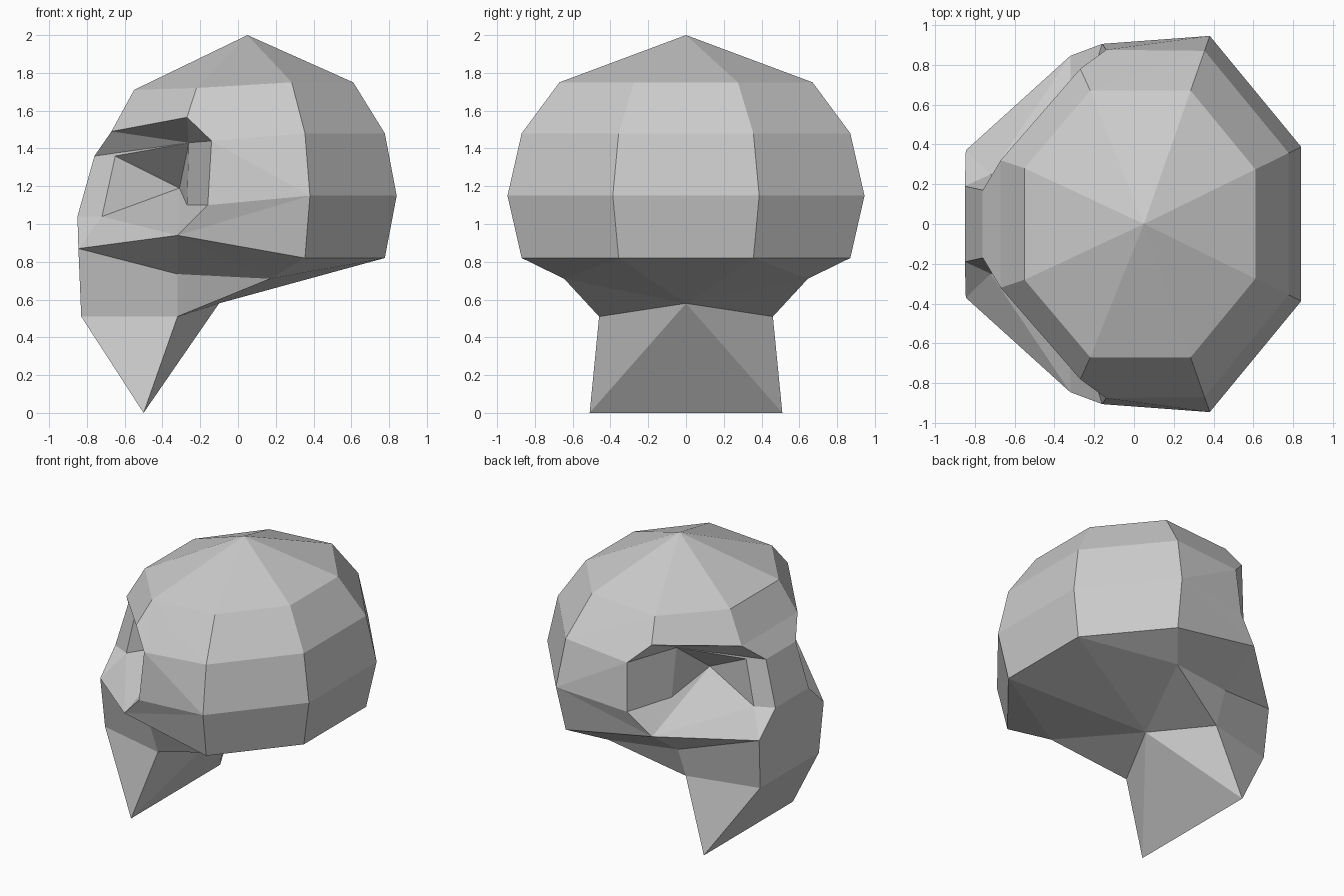
import bpy
import bmesh

default_cube = bpy.data.objects.get("Cube")
if default_cube:
    bpy.data.objects.remove(default_cube, do_unlink=True)

# One flat bone colour
bone = bpy.data.materials.new("bone grey")
bone.use_nodes = True
colour = (0.6, 0.6, 0.6, 1)
bone.diffuse_color = colour
bone.node_tree.nodes["Principled BSDF"].inputs["Base Color"].default_value = colour

bm = bmesh.new()
left, right = {}, {}


def point(name, x, y, z):
    """Add a named landmark and its mirror across the middle plane."""
    left[name] = bm.verts.new((x, y, z))
    right[name] = bm.verts.new((x, -y, z)) if y else left[name]


def panel(names):
    """Add a face on one side and its mirrored twin."""
    keys = names.split()
    bm.faces.new([left[k] for k in keys])
    bm.faces.new([right[k] for k in reversed(keys)])


def span(upper, lower):
    """Add a face across the middle plane."""
    corners = [left[upper], left[lower], right[lower], right[upper]]
    bm.faces.new(list(dict.fromkeys(corners)))


# Back of the cranium: half octagon rings
levels = ["top", "high", "wide", "low"]
for level, z, r in zip(levels, (1.75, 1.48, 1.15, 0.82), (0.67, 0.87, 0.945, 0.87)):
    point("rear_" + level, 0.05 + 0.836 * r, 0.41 * r, z)
    point("side_" + level, 0.05 + 0.35 * r, r, z)

# Crown and forehead
point("crown", 0.05, 0, 2)
point("temple", -0.22, 0.67, 1.72)
point("forehead", -0.55, 0.28, 1.71)

# Rim of the eye socket
point("brow_outer", -0.27, 0.78, 1.565)
point("brow_inner", -0.67, 0.32, 1.49)
point("nose_top", -0.76, 0.17, 1.36)
point("nose_base", -0.85, 0.19, 1.04)
point("rim_high", -0.14, 0.875, 1.44)
point("rim_low", -0.16, 0.905, 1.1)

# Inside of the eye socket
point("deep", -0.31, 0.17, 1.19)
point("deep_high", -0.26, 0.48, 1.43)
point("deep_low", -0.27, 0.55, 1.1)
point("nose_wall_high", -0.65, 0.24, 1.36)
point("nose_wall_low", -0.72, 0.25, 1.04)

# Cheek, jaw and chin
point("cheek", -0.32, 0.845, 0.94)
point("lip", -0.845, 0.37, 0.87)
point("jaw_top", -0.32, 0.55, 0.735)
point("jaw_hinge", 0.17, 0.645, 0.71)
point("jaw_corner", -0.32, 0.46, 0.51)
point("jaw_front", -0.83, 0.336, 0.51)
point("chin", -0.5, 0.51, 0)
point("throat", -0.1, 0, 0.58)

# Cranium faces
for a, b in zip(levels, levels[1:]):
    panel(f"rear_{a} rear_{b} side_{b} side_{a}")
    span("rear_" + a, "rear_" + b)
span("crown", "rear_top")
for a, b in (("rear_top", "side_top"), ("side_top", "temple"), ("temple", "forehead")):
    panel(f"crown {a} {b}")

# Temple and cheek side, forehead
for names in (
    "side_top side_high temple",
    "temple side_high rim_high",
    "temple rim_high brow_outer",
    "side_high side_wide rim_high",
    "rim_high side_wide rim_low",
    "rim_low side_wide cheek",
    "cheek side_wide side_low",
    "forehead temple brow_outer brow_inner",
):
    panel(names)

# Eye socket: ceiling, walls and floor
for names in (
    "brow_inner brow_outer deep_high",
    "brow_outer rim_high deep_high",
    "nose_top brow_inner deep_high",
    "nose_top deep_high nose_wall_high",
    "rim_high rim_low deep_low deep_high",
    "deep_high deep_low deep",
    "deep_high deep nose_wall_high",
    "nose_wall_high deep nose_wall_low",
    "nose_top nose_wall_high nose_wall_low nose_base",
    "nose_base nose_wall_low lip",
    "nose_wall_low cheek lip",
    "nose_wall_low deep cheek",
    "deep deep_low cheek",
    "deep_low rim_low cheek",
):
    panel(names)

# Jaw sides, underside and chin wedge
for names in (
    "lip cheek jaw_top",
    "cheek side_low jaw_hinge",
    "cheek jaw_hinge jaw_top",
    "side_low rear_low jaw_hinge",
    "lip jaw_top jaw_corner jaw_front",
    "jaw_top jaw_hinge jaw_corner",
    "jaw_front jaw_corner chin",
    "jaw_corner throat chin",
    "jaw_corner jaw_hinge throat",
    "jaw_hinge rear_low throat",
):
    panel(names)

# Middle strip from the crown down the face and under to the back
middle = ["crown", "forehead", "brow_inner", "nose_top", "nose_base", "lip",
          "jaw_front", "chin", "throat", "rear_low"]
for a, b in zip(middle, middle[1:]):
    span(a, b)

bmesh.ops.recalc_face_normals(bm, faces=bm.faces)
mesh = bpy.data.meshes.new("skull")
bm.to_mesh(mesh)
bm.free()
mesh.materials.append(bone)
skull = bpy.data.objects.new("skull", mesh)
bpy.context.scene.collection.objects.link(skull)
